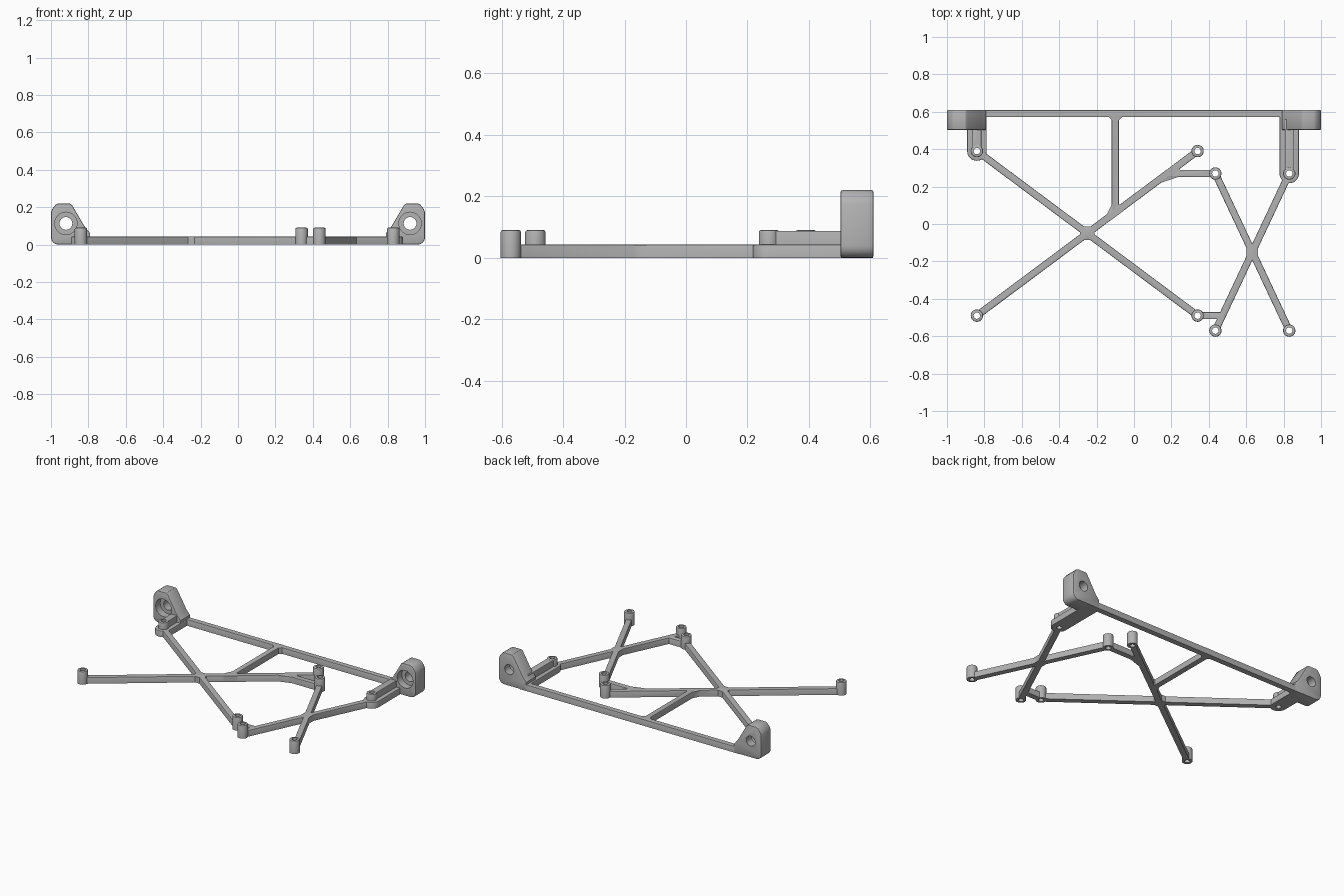
import bpy, bmesh, math
from mathutils import Vector, Matrix

cube = bpy.data.objects.get("Cube")
if cube:
    bpy.data.objects.remove(cube, do_unlink=True)

grey = bpy.data.materials.new("plain grey")
grey.use_nodes = True
colour = (0.45, 0.45, 0.45, 1)
grey.diffuse_color = colour
grey.node_tree.nodes["Principled BSDF"].inputs["Base Color"].default_value = colour

BAR_H, POST_H, HALF = 0.043, 0.09, 0.019
POST_R, HOLE_R = 0.033, 0.017


def link(name, bm):
    bmesh.ops.recalc_face_normals(bm, faces=bm.faces)
    mesh = bpy.data.meshes.new(name)
    bm.to_mesh(mesh)
    bm.free()
    ob = bpy.data.objects.new(name, mesh)
    mesh.materials.append(grey)
    bpy.context.collection.objects.link(ob)
    return ob


def prism(name, outline, height, bevel=0.0, top_only=True):
    """Extrude a flat outline upward and soften its rim."""
    bm = bmesh.new()
    face = bm.faces.new([bm.verts.new((x, y, 0)) for x, y in outline])
    up = bmesh.ops.extrude_face_region(bm, geom=[face])["geom"]
    verts = [v for v in up if isinstance(v, bmesh.types.BMVert)]
    bmesh.ops.translate(bm, verts=verts, vec=(0, 0, height))
    if bevel:
        rim = [e for e in bm.edges if abs(e.verts[0].co.z - e.verts[1].co.z) < 1e-6
               and (not top_only or e.verts[0].co.z > height / 2)]
        bmesh.ops.bevel(bm, geom=rim, offset=bevel, segments=2, profile=0.5, affect='EDGES')
    return link(name, bm)


def bar(name, a, b, half=HALF):
    a, b = Vector(a), Vector(b)
    d = (b - a).normalized()
    n = Vector((-d.y, d.x)) * half
    return prism(name, [a - n, b - n, b + n, a + n], BAR_H, 0.005)


def capsule(name, centre, half, end_y, height):
    """Rounded tongue reaching from a post back to the rear edge."""
    arc = [(centre[0] + half * math.cos(t), centre[1] + half * math.sin(t))
           for t in (math.pi * (1 + i / 16) for i in range(17))]
    return prism(name, arc + [(centre[0] + half, end_y), (centre[0] - half, end_y)], height, 0.005)


def gusset(name, centre, directions, reach=0.036):
    """Fill the inner corners where bars meet."""
    bm = bmesh.new()
    for x, y in directions:
        d = Vector((x, y)).normalized()
        n = Vector((-d.y, d.x)) * HALF * 0.95
        for s in (-1, 1):
            p = Vector(centre) + d * reach + n * s
            for z in (0, BAR_H - 0.001):
                bm.verts.new((p.x, p.y, z))
    bmesh.ops.convex_hull(bm, input=bm.verts)
    return link(name, bm)


def cylinder(name, r, depth, matrix, bevel=0.0):
    bm = bmesh.new()
    bmesh.ops.create_cone(bm, cap_ends=True, segments=32, radius1=r, radius2=r, depth=depth)
    if bevel:
        rim = [e for e in bm.edges if all(v.co.z > 0 for v in e.verts)]
        bmesh.ops.bevel(bm, geom=rim, offset=bevel, segments=2, profile=0.5, affect='EDGES')
    bm.transform(matrix)
    return link(name, bm)


def combine(target, others, operation):
    for o in others:
        o.hide_render = True
        mod = target.modifiers.new("combine", 'BOOLEAN')
        mod.operation, mod.solver, mod.object = operation, 'EXACT', o
        bpy.context.view_layer.objects.active = target
        bpy.ops.object.modifier_apply(modifier=mod.name)
        bpy.data.objects.remove(o, do_unlink=True)


def smooth(ob):
    bpy.ops.object.select_all(action='DESELECT')
    ob.select_set(True)
    bpy.context.view_layer.objects.active = ob
    bpy.ops.object.shade_smooth_by_angle(angle=math.radians(30))


# Post positions: two four-post patterns, each joined by a cross
big = [(-0.84, -0.49), (0.34, 0.39), (-0.84, 0.39), (0.34, -0.49)]
small = [(0.435, 0.27), (0.83, -0.57), (0.83, 0.27), (0.435, -0.57)]

# Bars
frame = bar("frame", (-0.84, 0.59), (0.84, 0.59))
parts = []
for group in (big, small):
    parts += [bar("brace", group[0], group[1]), bar("brace", group[2], group[3])]
    mid = (Vector(group[0]) + Vector(group[1])) / 2
    parts.append(gusset("cross_gusset", mid, [Vector(p) - mid for p in group]))
parts += [bar("centre_strut", (-0.1, 0.065), (-0.1, 0.59)),
          bar("rear_link", (0.18, 0.27), small[0]),
          bar("front_link", big[3], (0.475, -0.49)),
          gusset("strut_gusset", (-0.1, 0.06), [(0, 1), (59, 44), (-59, -44)], 0.045),
          gusset("strut_rear_gusset", (-0.1, 0.59), [(0, -1), (1, 0), (-1, 0)]),
          gusset("link_gusset", (0.185, 0.272), [(1, 0), (59, 44), (-59, -44)], 0.06)]

# Tongues with raised ridges
for c in (big[2], small[2]):
    parts += [capsule("tongue", c, 0.052, 0.605, BAR_H),
              capsule("ridge", c, 0.024, 0.56, POST_H - 0.002)]

# Hollow posts
for x, y in big + small:
    parts.append(cylinder("post", POST_R, POST_H, Matrix.Translation((x, y, POST_H / 2)), 0.006))
combine(frame, parts, 'UNION')
combine(frame, [cylinder("drill", HOLE_R, 0.4, Matrix.Translation((x, y, 0)))
                for x, y in big + small], 'DIFFERENCE')
smooth(frame)

# End mounts, upright with a counterbored hole
corner = [(0.96 + 0.04 * math.sin(t), 0.04 - 0.04 * math.cos(t))
          for t in (math.pi / 2 * i / 6 for i in range(7))]
outline = [(0.79, 0)] + corner + [(1, 0.172), (0.992, 0.192), (0.975, 0.213), (0.96, 0.22),
                                  (0.90, 0.22), (0.888, 0.212), (0.815, 0.088), (0.79, 0.06)]
upright = Matrix.Translation((0, 0.61, 0)) @ Matrix.Rotation(math.pi / 2, 4, 'X')
for side, name in ((1, "left_mount"), (-1, "right_mount")):
    mount = prism(name, [(side * x, z) for x, z in outline], 0.107, 0.006, False)
    mount.data.transform(upright)
    turn = Matrix.Rotation(math.pi / 2, 4, 'X')
    at = lambda y: Matrix.Translation((side * 0.92, y, 0.113)) @ turn
    combine(mount, [cylinder("bore", 0.034, 0.4, at(0.55)),
                    cylinder("counterbore", 0.06, 0.1, at(0.503))], 'DIFFERENCE')
    smooth(mount)
